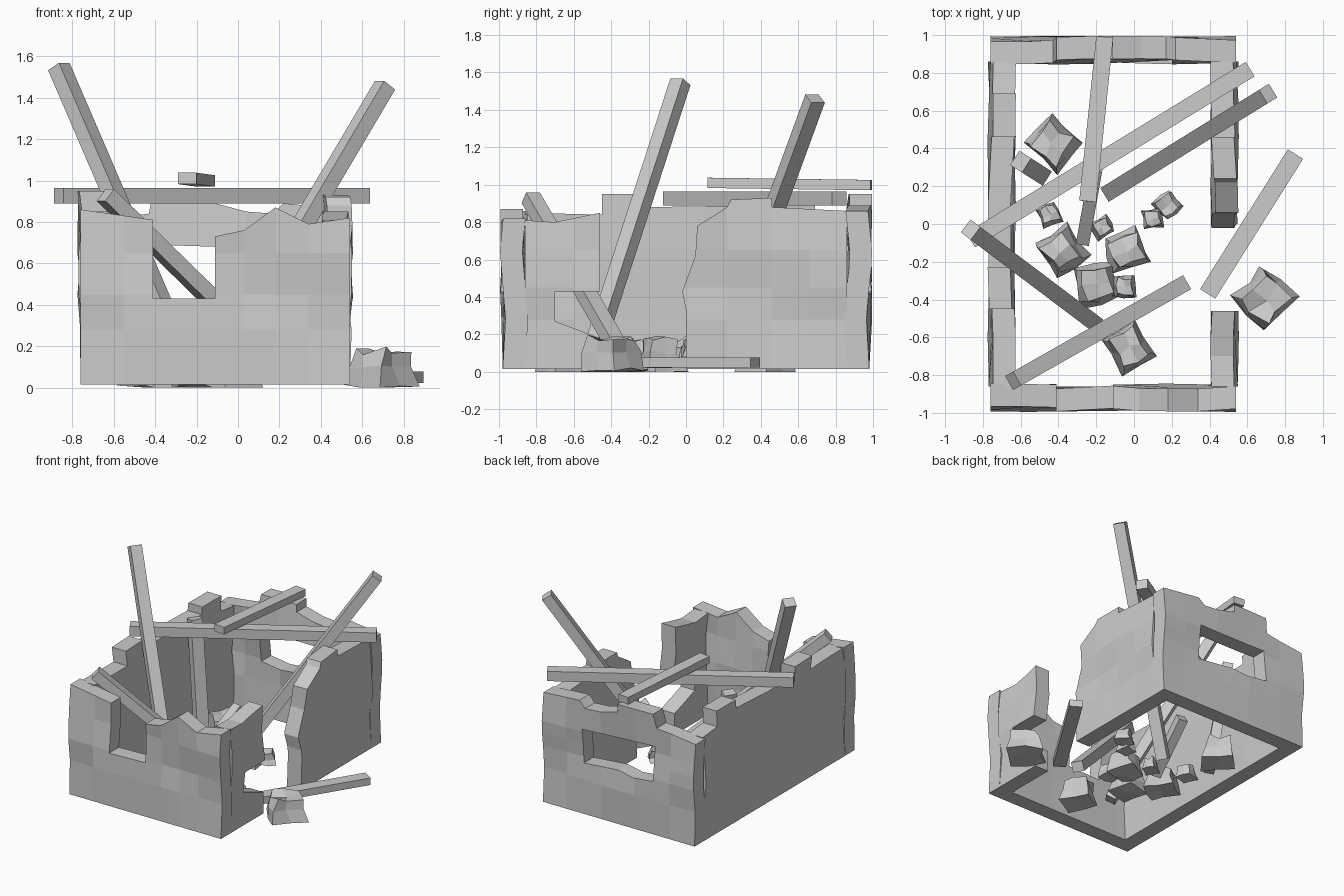
import bpy, bmesh, math, random
from mathutils import Vector, Matrix

random.seed(4)
cube = bpy.data.objects.get("Cube")
if cube:
    bpy.data.objects.remove(cube)

stone = bpy.data.materials.new("pale_grey")
stone.use_nodes = True
GREY = (0.6, 0.6, 0.6, 1)
stone.diffuse_color = GREY
stone.node_tree.nodes["Principled BSDF"].inputs["Base Color"].default_value = GREY

BASE = 0.015
THICK = 0.12


def finish(name, bm):
    bmesh.ops.recalc_face_normals(bm, faces=bm.faces)
    mesh = bpy.data.meshes.new(name)
    bm.to_mesh(mesh)
    bm.free()
    mesh.materials.append(stone)
    obj = bpy.data.objects.new(name, mesh)
    bpy.context.collection.objects.link(obj)
    return obj


def wall(name, profiles, along, outer, cuts):
    """Extrude (position, height) outlines inwards, slice them and warp the faces."""
    bm = bmesh.new()
    side = 1 if outer > 0 else -1
    normal = Vector((0, side, 0)) if along == "x" else Vector((side, 0, 0))
    axis = 0 if along == "x" else 1
    for outline in profiles:
        verts = []
        for u, z in outline:
            p = Vector((u, outer, z)) if along == "x" else Vector((outer, u, z))
            verts.append(bm.verts.new(p))
        face = bm.faces.new(verts)
        new = bmesh.ops.extrude_face_region(bm, geom=[face])["geom"]
        moved = [v for v in new if isinstance(v, bmesh.types.BMVert)]
        bmesh.ops.translate(bm, verts=moved, vec=-normal * THICK)
    # slice lines give the uneven plaster its facets
    direction = Vector((1, 0, 0)) if axis == 0 else Vector((0, 1, 0))
    for d, places in ((direction, cuts), (Vector((0, 0, 1)), (0.28, 0.45, 0.65))):
        for c in places:
            geom = bm.verts[:] + bm.edges[:] + bm.faces[:]
            bmesh.ops.bisect_plane(bm, geom=geom, plane_co=d * c, plane_no=d)
    for v in bm.verts:
        if v.co.z > 0.2:
            v.co += normal * 0.015 * math.sin(9 * v.co.z + 4 * v.co[axis])
    return finish(name, bm)


def beam(name, start, end, width=0.085, height=0.075):
    """A square timber running between two points."""
    a, b = Vector(start), Vector(end)
    d = (b - a).normalized()
    right = d.cross(Vector((0, 0, 1))).normalized()
    up = right.cross(d)
    bm = bmesh.new()
    bmesh.ops.create_cube(bm, size=1)
    frame = Matrix((right, d, up)).transposed()
    for v in bm.verts:
        s = Vector((v.co.x * width, v.co.y * (b - a).length, v.co.z * height))
        v.co = frame @ s + (a + b) / 2
    finish(name, bm)


def rubble(name, x, y, size, z, height, turn):
    """A broken, chipped block."""
    bm = bmesh.new()
    bmesh.ops.create_cube(bm, size=1)
    bmesh.ops.subdivide_edges(bm, edges=bm.edges[:], cuts=1, use_grid_fill=True)
    spin = Matrix.Rotation(turn, 3, "Z")
    for v in bm.verts:
        taper = 0.9 - 0.3 * v.co.z
        p = Vector((v.co.x * taper * size, v.co.y * taper * size, (v.co.z + 0.5) * height))
        p += Vector([random.uniform(-0.09, 0.09) * size for i in range(3)])
        p.z = max(p.z, 0)
        v.co = spin @ p + Vector((x, y, z))
    finish(name, bm)


# Four broken walls
wall("front_wall", [[
    (-0.76, BASE), (0.54, BASE), (0.54, 0.82), (0.34, 0.79), (0.18, 0.87), (0.03, 0.76),
    (-0.11, 0.73), (-0.11, 0.43), (-0.41, 0.43), (-0.41, 0.81), (-0.76, 0.86)]],
    "x", -0.98, (-0.55, 0.03, 0.18, 0.34))
wall("back_wall", [
    [(-0.76, BASE), (0.54, BASE), (0.54, 0.55), (0.2, 0.55), (0.2, 0.4), (-0.1, 0.43),
     (-0.24, 0.41), (-0.41, 0.43), (-0.41, 0.55), (-0.76, 0.55)],
    [(-0.76, 0.55), (-0.41, 0.55), (-0.41, 0.69), (0.2, 0.67), (0.2, 0.55), (0.54, 0.55),
     (0.54, 0.86), (0.22, 0.89), (0.17, 0.84), (0.04, 0.85), (-0.11, 0.89), (-0.11, 0.95),
     (-0.41, 0.95), (-0.43, 0.84), (-0.76, 0.8)]],
    "x", 0.98, (-0.55, -0.25, 0.04, 0.34))
wall("right_wall", [[
    (-0.86, BASE), (0.86, BASE), (0.86, 0.81), (0.69, 0.83), (0.69, 0.95), (0.46, 0.95),
    (0.46, 0.89), (-0.23, 0.88), (-0.23, 0.95), (-0.45, 0.95), (-0.45, 0.84), (-0.86, 0.85)]],
    "y", -0.76, (-0.6, 0.1, 0.46))
wall("left_wall_rear", [[
    (0, BASE), (0.86, BASE), (0.86, 0.86), (0.46, 0.88), (0.46, 0.93), (0.24, 0.92),
    (0.22, 0.88), (0.06, 0.78), (0.05, 0.62), (-0.02, 0.43), (0, 0.33)]],
    "y", 0.54, (0.22, 0.46, 0.66))
wall("left_wall_front", [[
    (-0.86, BASE), (-0.46, BASE), (-0.46, 0.18), (-0.7, 0.27), (-0.7, 0.43),
    (-0.46, 0.43), (-0.46, 0.85), (-0.7, 0.8), (-0.86, 0.81)]],
    "y", 0.54, (-0.6,))

# Fallen roof timbers
beam("long_roof_beam", (-0.865, -0.085, 0.927), (0.615, 0.82, 0.927), 0.09)
beam("short_roof_beam", (-0.245, 0.12, 1.01), (-0.155, 0.99, 0.998), 0.09, 0.055)
beam("tall_right_beam", (-0.865, -0.03, 1.55), (-0.215, -0.52, 0.04))
beam("tall_left_beam", (0.71, 0.69, 1.46), (-0.13, 0.17, 0.04))
beam("leaning_front_beam", (-0.64, -0.83, 0.93), (0.26, -0.32, 0.05))
beam("leaning_wall_beam", (-0.6, 0.33, 0.92), (-0.49, 0.26, 0.04), 0.09)
beam("low_inner_beam", (-0.2, 0.3, 0.35), (-0.27, -0.09, 0.08), 0.07)
beam("ground_beam", (0.855, 0.37, 0.05), (0.39, -0.37, 0.05), 0.095, 0.055)

# Rubble heap
ROCKS = (
    (-0.43, 0.43, 0.21, 0, 0.18, 0.9), (-0.45, 0.05, 0.11, 0.05, 0.1, 0.4),
    (-0.38, -0.15, 0.2, 0, 0.17, 0.6), (-0.17, -0.02, 0.1, 0.04, 0.09, 0.5),
    (-0.04, -0.14, 0.19, 0.02, 0.16, 0.3), (-0.2, -0.32, 0.19, 0, 0.16, 0.2),
    (-0.05, -0.33, 0.11, 0.08, 0.1, 0), (0.1, 0.03, 0.1, 0.08, 0.09, 0.1),
    (0.18, 0.1, 0.11, 0.1, 0.08, 0.7), (-0.03, -0.65, 0.21, 0, 0.17, 0.5),
    (0.69, -0.4, 0.24, 0, 0.18, 0.8))
for i, (x, y, size, z, height, turn) in enumerate(ROCKS):
    rubble("rubble_%d" % (i + 1), x, y, size, z, height, turn)
